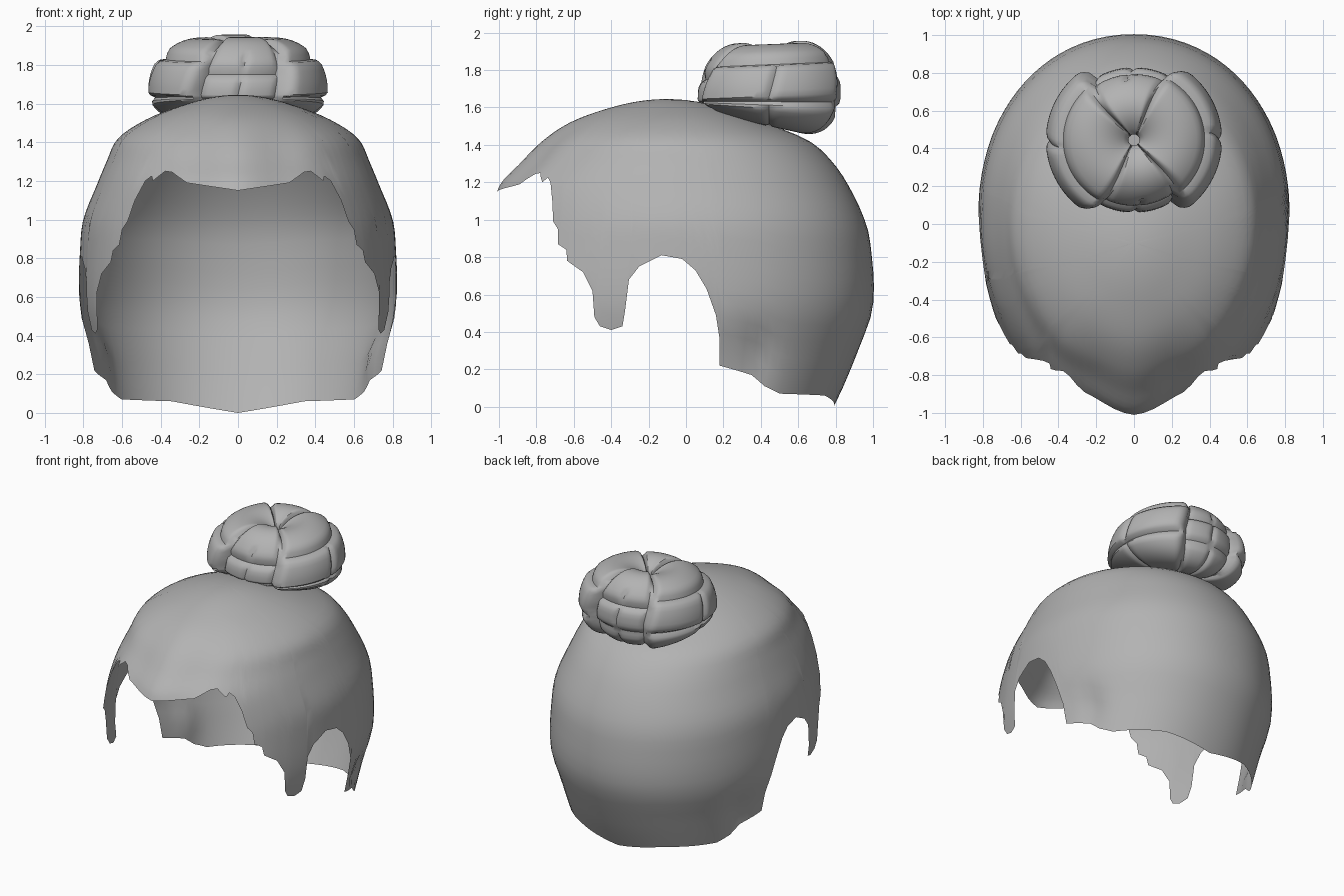
import bpy, math
from math import sin, cos, pi, exp, sqrt

if "Cube" in bpy.data.objects:
    bpy.data.objects.remove(bpy.data.objects["Cube"])

hair = bpy.data.materials.new("hair_grey")
hair.diffuse_color = (0.45, 0.45, 0.45, 1)
hair.use_nodes = True
hair.node_tree.nodes["Principled BSDF"].inputs["Base Color"].default_value = hair.diffuse_color
TOP = 1.645

# Horizontal slices of the cap: z, front y, back y, half width, centre y
SLICES = [
    (1.645, -0.10, -0.10, 0.00, -0.10), (1.60, -0.40, 0.19, 0.26, -0.08),
    (1.52, -0.62, 0.42, 0.47, -0.05), (1.42, -0.77, 0.66, 0.62, -0.03),
    (1.30, -0.89, 0.79, 0.68, 0.00), (1.18, -1.00, 0.87, 0.73, 0.01),
    (1.00, -1.04, 0.955, 0.80, 0.03), (0.88, -1.08, 0.985, 0.815, 0.04),
    (0.54, -1.20, 1.00, 0.82, 0.05), (0.30, -1.25, 0.92, 0.765, 0.05),
    (0.07, -1.25, 0.825, 0.725, 0.05), (0.00, -1.25, 0.79, 0.70, 0.05)]
DEPTHS = [sqrt(TOP - s[0]) for s in SLICES]

# Lower hair edge from fringe tip to nape: y, z
EDGE = [
    (-1.0, 1.15), (-0.92, 1.19), (-0.82, 1.245), (-0.785, 1.25), (-0.77, 1.20),
    (-0.74, 1.225), (-0.725, 1.20), (-0.715, 1.10), (-0.71, 0.99), (-0.685, 0.95),
    (-0.685, 0.87), (-0.64, 0.84), (-0.635, 0.78), (-0.55, 0.72), (-0.50, 0.62),
    (-0.49, 0.48), (-0.46, 0.43), (-0.40, 0.41), (-0.34, 0.43), (-0.325, 0.52),
    (-0.31, 0.68), (-0.25, 0.75), (-0.13, 0.81), (-0.02, 0.79), (0.05, 0.73),
    (0.11, 0.63), (0.16, 0.49), (0.18, 0.36), (0.18, 0.22), (0.35, 0.17),
    (0.42, 0.11), (0.50, 0.07), (0.74, 0.06), (0.79, 0.0)]
N_FRONT, N_BACK = 1.95, 2.1


def slice_at(z):
    """Smooth interpolation in square-root depth, so the crown is round."""
    s = min(sqrt(max(0, TOP - z)), DEPTHS[-1])
    k = next(i for i in range(len(DEPTHS) - 1) if s <= DEPTHS[i + 1] + 1e-9)

    def slope(i, c):
        a, b = max(i - 1, 0), min(i + 1, len(SLICES) - 1)
        return (SLICES[b][c] - SLICES[a][c]) / (DEPTHS[b] - DEPTHS[a])
    h = DEPTHS[k + 1] - DEPTHS[k]
    t = (s - DEPTHS[k]) / h
    return [(2*t**3 - 3*t*t + 1) * SLICES[k][c] + (t**3 - 2*t*t + t) * h * slope(k, c)
            + (3*t*t - 2*t**3) * SLICES[k + 1][c] + (t**3 - t*t) * h * slope(k + 1, c)
            for c in range(1, 5)]


def edge_angle(y, z):
    yf, yb, w, yc = slice_at(z)
    if y < yc:
        return math.acos(min(1, (yc - y) / (yc - yf)) ** (N_FRONT / 2))
    return pi - math.acos(min(1, (y - yc) / (yb - yc)) ** (N_BACK / 2))


def cap_point(a, z):
    yf, yb, w, yc = slice_at(z)
    front = cos(a) > 0
    p = 2 / (N_FRONT if front else N_BACK)
    c = abs(cos(a)) ** p
    y = yc - c * (yc - yf) if front else yc + c * (yb - yc)
    x = w * max(0, sin(a)) ** p
    # pointed fringe
    if y < -0.4:
        y += 0.035 * min(1, (-0.4 - y) / 0.4) * exp(-((x - 0.22) / 0.13) ** 2)
    # soft hollow behind the ear
    x *= 1 - 0.05 * exp(-((y - 0.38) / 0.1) ** 2 - ((z - 0.28) / 0.13) ** 2)
    return x, y, z


def make_object(name, verts, faces, angle):
    mesh = bpy.data.meshes.new(name)
    mesh.from_pydata(verts, [], faces)
    mesh.update()
    obj = bpy.data.objects.new(name, mesh)
    bpy.context.collection.objects.link(obj)
    mesh.materials.append(hair)
    bpy.ops.object.select_all(action='DESELECT')
    obj.select_set(True)
    bpy.context.view_layer.objects.active = obj
    bpy.ops.object.shade_smooth_by_angle(angle=math.radians(angle))
    return obj


# Hair cap: columns run from the crown to the jagged edge
stops = []
for y, z in EDGE:
    a = edge_angle(y, z)
    if stops:
        a = max(a, stops[-1][0] + 0.006)
    stops.append((a, z))
stops[0], stops[-1] = (0.0, EDGE[0][1]), (pi, EDGE[-1][1])
columns = []
for (a0, z0), (a1, z1) in zip(stops, stops[1:]):
    n = max(1, math.ceil((a1 - a0) / 0.08))
    columns += [(a0 + (a1 - a0) * i / n, z0 + (z1 - z0) * i / n) for i in range(n)]
columns.append(stops[-1])
ring = [(a, z, 1) for a, z in columns] + [(a, z, -1) for a, z in columns[-2:0:-1]]

ROWS = 32
verts, faces = [(0, -0.1, TOP)], []
for a, ze, side in ring:
    for r in range(1, ROWS + 1):
        z = TOP - (TOP - ze) * (r / ROWS) ** 2
        x, y, z = cap_point(a, z)
        verts.append((side * x, y, z))
for i in range(len(ring)):
    p, q = 1 + i * ROWS, 1 + (i + 1) % len(ring) * ROWS
    faces.append((0, p, q))
    for r in range(ROWS - 1):
        faces.append((p + r, p + r + 1, q + r + 1, q + r))
make_object("hair_cap", verts, faces, 180)

# Bun: puffed ring divided into strands by grooves
SEAMS = [57, 123, 237, 303]


def groove(d, width):
    return max(0, 1 - abs(d) / width) ** 2


def bun_point(i, j, nu, nv):
    deg = 360 * i / nu
    psi = 360 * j / nv - 180
    # seams twist slightly as they run towards the middle
    az = math.radians(deg + 10 * max(0, sin(math.radians(psi))))
    middle = 57 < deg < 123 or 237 < deg < 303
    seam = max(groove(deg - s, 8) for s in SEAMS)
    if psi < 45:
        seam = max(seam, 0.6 * groove((deg + 45) % 90 - 45, 6))
    tiers = (24, -20) if middle else (42, -12)
    tier = max(groove(psi - t, 13) for t in tiers)
    size = 0.84 if middle else 1.0
    puff = 1 - 0.13 * max(seam, tier)
    if not middle and psi > 42:
        puff *= 0.96
    m = math.radians(psi)
    r = max(0.03, size * (0.205 + 0.262 * puff * cos(m)))
    x, y = r * cos(az), r * sin(az) * 0.98
    height = 0.29 if psi > 0 else max(0.08, 0.16 + 0.26 * y)
    z = height * puff * sin(m)
    return x, y + 0.445, z + 1.66 + 0.04 * y


NU, NV = 120, 60
verts = [bun_point(i, j, NU, NV) for i in range(NU) for j in range(NV)]
faces = [(i * NV + j, (i + 1) % NU * NV + j, (i + 1) % NU * NV + (j + 1) % NV,
          i * NV + (j + 1) % NV) for i in range(NU) for j in range(NV)]
make_object("hair_bun", verts, faces, 40)

# Small plug closing the middle of the bun
bpy.ops.mesh.primitive_cylinder_add(vertices=12, radius=0.05, depth=0.2,
                                    location=(0, 0.445, 1.70))
plug = bpy.context.object
plug.name = "bun_centre"
plug.data.materials.append(hair)
